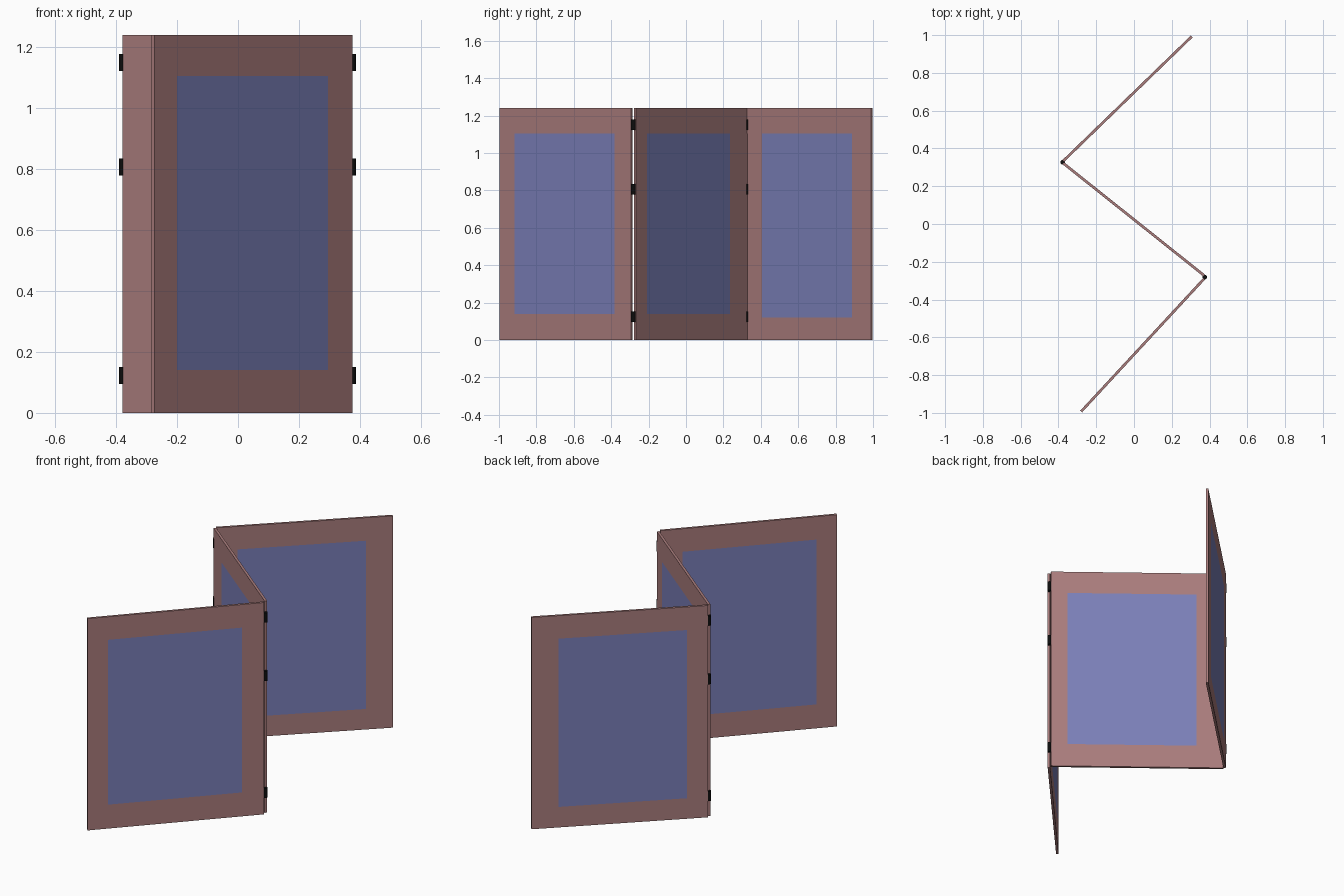
import bpy, bmesh, math
from mathutils import Vector, Matrix

if "Cube" in bpy.data.objects:
    bpy.data.objects.remove(bpy.data.objects["Cube"])

HEIGHT, THICK = 1.24, 0.014


def material(name, rgb):
    m = bpy.data.materials.new(name)
    m.diffuse_color = (*rgb, 1)
    m.use_nodes = True
    m.node_tree.nodes["Principled BSDF"].inputs["Base Color"].default_value = m.diffuse_color
    return m


frame_mat = material("dusty rose frame", (0.397, 0.202, 0.202))
cloth_mat = material("blue cloth", (0.195, 0.212, 0.479))
hinge_mat = material("black hinge", (0.004, 0.004, 0.004))


def finish(bm, name, mats):
    mesh = bpy.data.meshes.new(name)
    bm.to_mesh(mesh)
    bm.free()
    for m in mats:
        mesh.materials.append(m)
    ob = bpy.data.objects.new(name, mesh)
    bpy.context.collection.objects.link(ob)
    return ob


def panel(name, start, end, margin_start, margin_end, z_low, z_high):
    """Thin board from start to end with a flush cloth field cut into both sides."""
    a, b = Vector(start), Vector(end)
    length = (b - a).length
    bm = bmesh.new()
    bmesh.ops.create_cube(bm, size=1)
    bmesh.ops.scale(bm, vec=(length, THICK, HEIGHT), verts=bm.verts)
    bmesh.ops.translate(bm, vec=(length / 2, 0, HEIGHT / 2), verts=bm.verts)
    u0, u1 = margin_start * length, (1 - margin_end) * length
    cuts = [((u0, 0, 0), (1, 0, 0)), ((u1, 0, 0), (1, 0, 0)),
            ((0, 0, z_low), (0, 0, 1)), ((0, 0, z_high), (0, 0, 1))]
    for co, no in cuts:
        bmesh.ops.bisect_plane(bm, geom=bm.verts[:] + bm.edges[:] + bm.faces[:],
                               plane_co=co, plane_no=no)
    # cloth is the middle field on the two broad sides
    for f in bm.faces:
        c = f.calc_center_median()
        if abs(f.normal.y) > 0.9 and u0 < c.x < u1 and z_low < c.z < z_high:
            f.material_index = 1
    ob = finish(bm, name, [frame_mat, cloth_mat])
    ob.location = (a.x, a.y, 0)
    ob.rotation_euler.z = math.atan2(b.y - a.y, b.x - a.x)


# three panels in a zigzag
panel("front_panel", (-0.280, -0.993), (0.371, -0.290), 0.115, 0.125, 0.14, 1.105)
panel("middle_panel", (0.372, -0.273), (-0.375, 0.322), 0.098, 0.155, 0.14, 1.105)
panel("rear_panel", (-0.375, 0.333), (0.306, 0.993), 0.12, 0.152, 0.12, 1.105)

# three barrel hinges on each fold
for side, x, y in (("right", 0.375, -0.281), ("left", -0.378, 0.327)):
    for level, z in (("lower", 0.123), ("middle", 0.807), ("upper", 1.15)):
        bm = bmesh.new()
        bmesh.ops.create_cone(bm, cap_ends=True, segments=16, radius1=0.012,
                              radius2=0.012, depth=0.056,
                              matrix=Matrix.Translation((x, y, z)))
        for f in bm.faces:
            f.smooth = abs(f.normal.z) < 0.5
        for e in bm.edges:
            e.smooth = all(f.smooth for f in e.link_faces)
        finish(bm, f"{side}_{level}_hinge", [hinge_mat])
